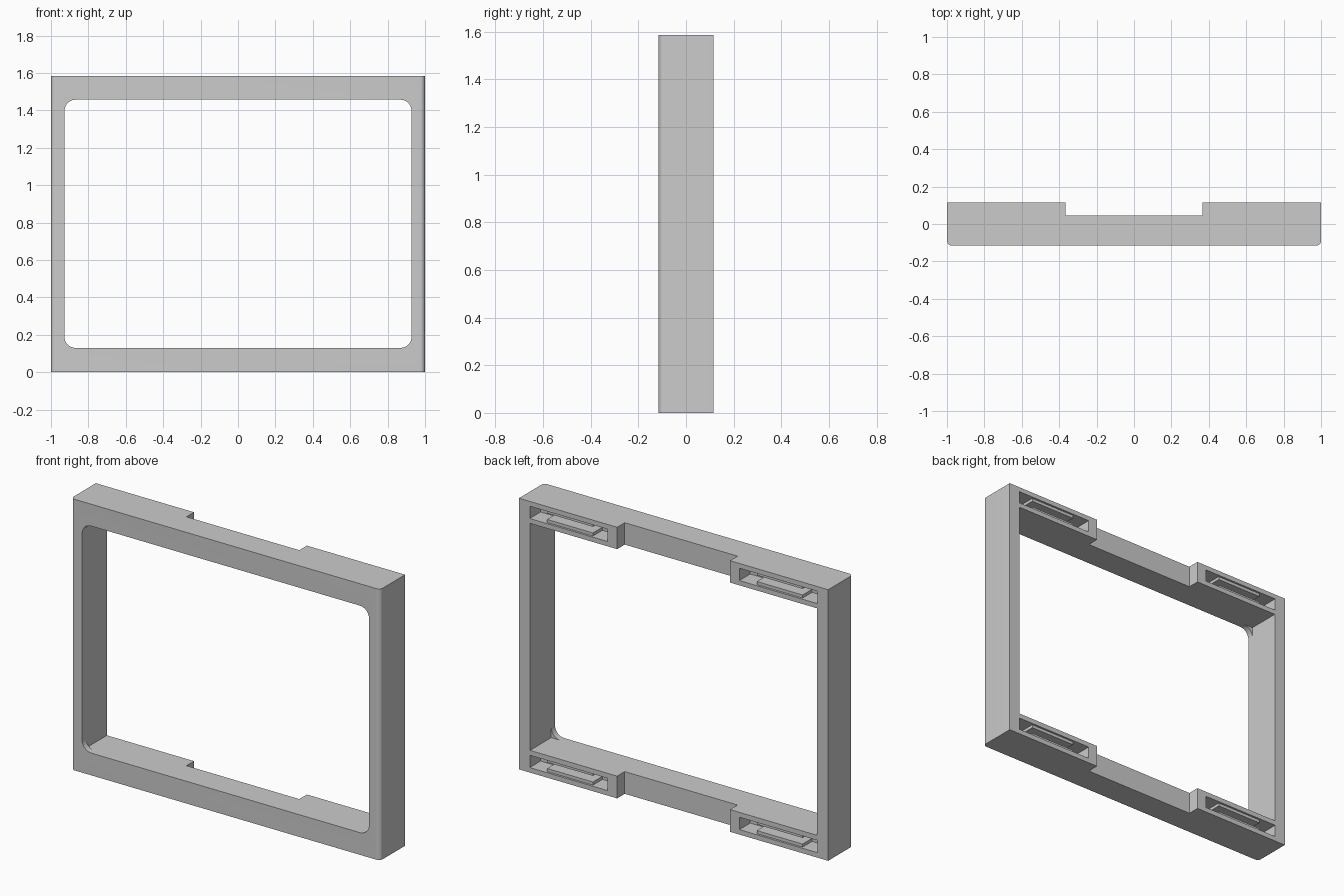
import bpy, bmesh, math

if "Cube" in bpy.data.objects:
    bpy.data.objects.remove(bpy.data.objects["Cube"])

W, D, H = 1.0, 0.115, 1.585      # half width, half depth, height
OX, Z0, Z1 = 0.928, 0.13, 1.457  # opening half width, bottom, top


def prism(name, pts, lo, hi, axis):
    """Extrude a 2D outline along y (points are x,z) or z (points are x,y)."""
    bm = bmesh.new()
    def ring(t):
        return [bm.verts.new((a, t, b) if axis == 'y' else (a, b, t)) for a, b in pts]
    r0, r1 = ring(lo), ring(hi)
    bm.faces.new(r0)
    bm.faces.new(r1)
    n = len(pts)
    for i in range(n):
        bm.faces.new((r0[i], r0[(i + 1) % n], r1[(i + 1) % n], r1[i]))
    bmesh.ops.recalc_face_normals(bm, faces=bm.faces)
    me = bpy.data.meshes.new(name)
    bm.to_mesh(me)
    bm.free()
    ob = bpy.data.objects.new(name, me)
    bpy.context.collection.objects.link(ob)
    return ob


def rect(x0, x1, z0, z1):
    return [(x0, z0), (x1, z0), (x1, z1), (x0, z1)]


def arc(cx, cy, r, a0, a1, n=8):
    return [(cx + r * math.cos(math.radians(a0 + (a1 - a0) * i / n)),
             cy + r * math.sin(math.radians(a0 + (a1 - a0) * i / n))) for i in range(n + 1)]


def smooth(ob):
    bpy.ops.object.select_all(action='DESELECT')
    ob.select_set(True)
    bpy.context.view_layer.objects.active = ob
    bpy.ops.object.shade_smooth_by_angle(angle=math.radians(30))


# Body with rounded front vertical edges
r = 0.025
outline = ([(W, D), (-W, D)] + arc(-W + r, -D + r, r, 180, 270)
           + arc(W - r, -D + r, r, 270, 360))
frame = prism("frame", outline, 0, H, 'z')

# Cutters: window opening, rear notch, four mounting slots
cutters = [prism("opening_cutter", rect(-OX, OX, Z0, Z1), -0.3, 0.3, 'y'),
           prism("notch_cutter", rect(-0.365, 0.365, -0.2, H + 0.2), 0.045, 0.3, 'y')]
for cx in (-0.678, 0.678):
    for cz in (Z0 / 2, (Z1 + H) / 2):
        a, b, h, m = 0.252, 0.148, 0.036, 0.018
        slot = [(-a, -h), (-b, -h), (-b, -m), (b, -m), (b, -h), (a, -h),
                (a, h), (b, h), (b, m), (-b, m), (-b, h), (-a, h)]
        cutters.append(prism("slot_cutter", [(cx + x, cz + z) for x, z in slot],
                             D - 0.1, 0.3, 'y'))
        cutters.append(prism("slot_recess_cutter", rect(cx - a, cx + a, cz - h, cz + h),
                             D - 0.012, 0.35, 'y'))

bpy.context.view_layer.objects.active = frame
for c in cutters:
    c.hide_render = True
    mod = frame.modifiers.new("cut", 'BOOLEAN')
    mod.operation = 'DIFFERENCE'
    mod.solver = 'EXACT'
    mod.object = c
    bpy.ops.object.modifier_apply(modifier=mod.name)
for c in cutters:
    bpy.data.objects.remove(c, do_unlink=True)
smooth(frame)

# Rounded corner webs at the front of the opening
R = 0.06
for sx in (-1, 1):
    for sz, z in ((-1, Z0), (1, Z1)):
        corner = [(sx * OX, z)] + [(sx * x, z - sz * R + sz * y)
                                   for x, y in arc(OX - R, 0, R, 0, 90, 10)]
        smooth(prism("corner_web", corner, -D, -D + 0.035, 'y'))
